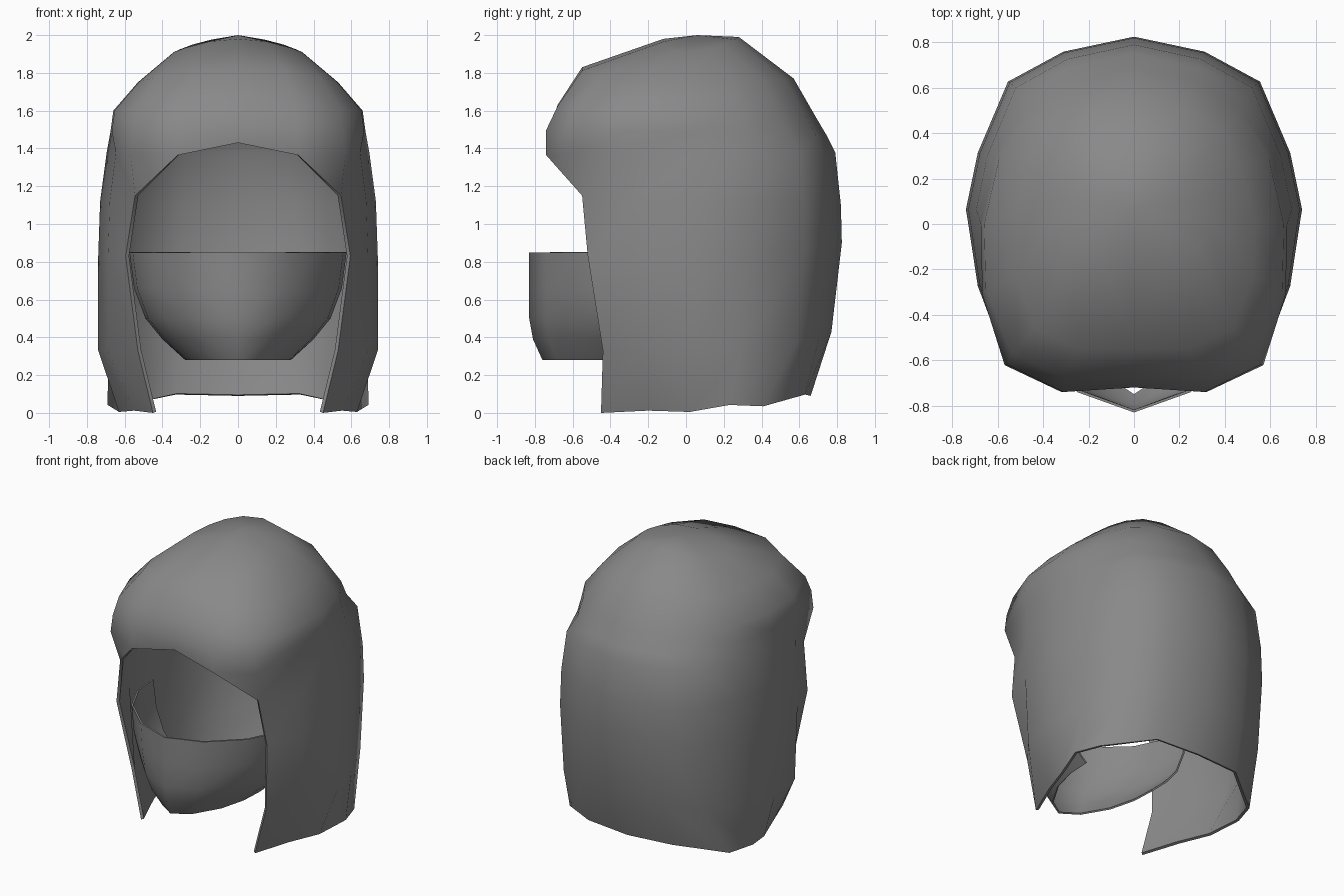
import bpy, math

if "Cube" in bpy.data.objects:
    bpy.data.objects.remove(bpy.data.objects["Cube"])

grey = bpy.data.materials.new("dark_grey")
grey.diffuse_color = (.25, .25, .25, 1)
grey.use_nodes = True
grey.node_tree.nodes["Principled BSDF"].inputs["Base Color"].default_value = grey.diffuse_color


def shell(name, rows, thickness, cap=None):
    """Skin half-contours (bottom to top, front to back), mirror, thicken.
    None marks a missing point, leaving an opening."""
    verts, grid, faces = [], [], []
    for row in rows:
        ids = []
        for p in row:
            ids.append(None if p is None else len(verts))
            if p is not None:
                verts.append(p)
        grid.append(ids)
    for a, b in zip(grid, grid[1:]):
        for c in range(len(a) - 1):
            f = [i for i in (a[c], a[c + 1], b[c + 1], b[c]) if i is not None]
            if len(f) > 2:
                faces.append(f)
    if cap:
        top = len(verts)
        verts.append(cap)
        faces += [(i, j, top) for i, j in zip(grid[-1], grid[-1][1:])]
    mesh = bpy.data.meshes.new(name)
    mesh.from_pydata(verts, [], faces)
    mesh.materials.append(grey)
    ob = bpy.data.objects.new(name, mesh)
    bpy.context.collection.objects.link(ob)
    m = ob.modifiers.new("mirror", 'MIRROR')
    m.use_clip = True
    s = ob.modifiers.new("thickness", 'SOLIDIFY')
    s.thickness = thickness
    s.offset = -1
    bpy.ops.object.select_all(action='DESELECT')
    ob.select_set(True)
    bpy.context.view_layer.objects.active = ob
    bpy.ops.object.convert(target='MESH')
    bpy.ops.object.shade_smooth_by_angle(angle=math.radians(55))
    return ob


def contour(unit, w, yf, yb, zf, zs, zb):
    """Scale a unit half-contour; height blends front -> side -> back."""
    out = []
    for x, y in unit:
        z = zs + ((zf if y < 0 else zb) - zs) * (1 - x * x)
        out.append((x * w, y * (-yf if y < 0 else yb), z))
    return out


# Hood: unit half-contours from front centre round to back centre
low_unit = [(0, -1), (.46, -1), (.82, -.84), (.93, -.42), (1, .08),
            (.93, .38), (.75, .76), (.42, .92), (0, 1)]
top_unit = [(0, -1), (.46, -1), (.82, -.84), (.99, -.42), (1, 0),
            (.90, .42), (.71, .72), (.41, .92), (0, 1)]

# width, front y, back y, front z, side z, back z
lower = [(.74, -.58, .77, .33, .33, .43),
         (.74, -.65, .825, .83, .83, .90),
         (.73, -.65, .82, 1.13, 1.12, 1.10)]
face_edge = [(.53, -.44, .33), (.595, -.52, .83), (.545, -.55, 1.15)]
upper = [(.675, -.74, .75, 1.50, 1.49, 1.46),
         (.66, -.68, .685, 1.63, 1.60, 1.57),
         (.53, -.55, .57, 1.83, 1.75, 1.77),
         (.34, -.12, .28, 1.98, 1.91, 1.99)]

# Shaped bottom hem, then sides, brow and crown
hood_rows = [[None, None, (.45, -.45, 0), (.55, -.2, .012), (.63, .02, .005),
              (.69, .23, .042), (.63, .41, .035), (.33, .63, .097), (0, .66, .09)]]
for spec, edge in zip(lower, face_edge):
    hood_rows.append([None, None, edge] + contour(low_unit, *spec)[3:])
hood_rows.append(contour(low_unit, .695, -.74, .79, 1.36, 1.38, 1.38))
hood_rows += [contour(top_unit, *spec) for spec in upper]
hood_rows[4][0] = (0, -.715, 1.43)      # raised, slightly recessed brow centre
hood_rows[5][0] = (0, -.72, 1.51)
shell("hood", hood_rows, .02, cap=(0, .06, 2.0))

# Face mask: open-bottomed curved band, tapering to the chin
mask_unit = [(0, 0), (.43, .13), (.80, .42), (.97, .72), (1, 1)]
mask_levels = [(.28, .28, -.76), (.39, .40, -.81), (.50, .49, -.83),
               (.66, .55, -.83), (.85, .575, -.83)]
mask_rows = [[(x * w, yf + y * (-.15 - yf), z) for x, y in mask_unit]
             for z, w, yf in mask_levels]
shell("face_mask", mask_rows, .012)
